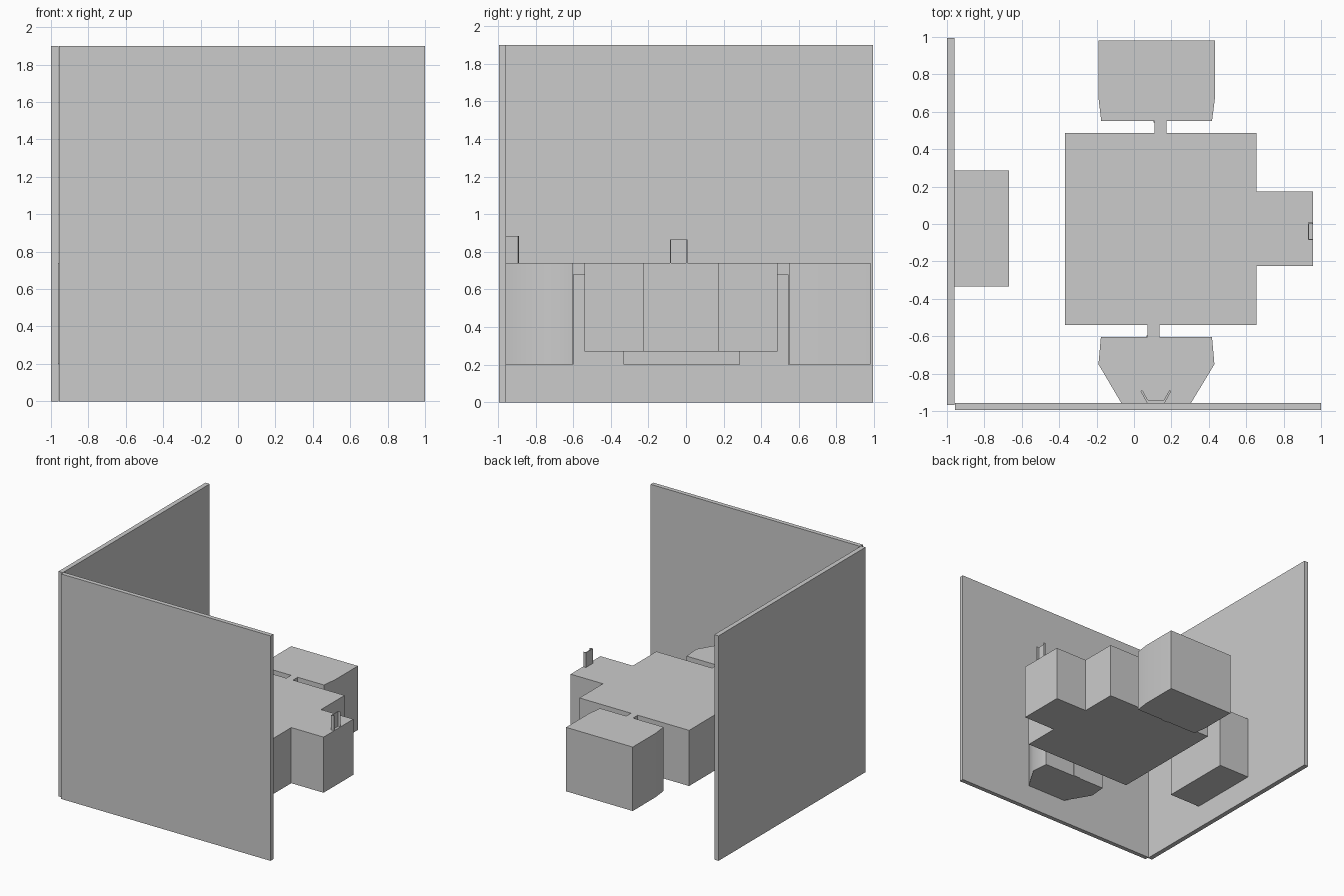
import bpy, bmesh, math

if "Cube" in bpy.data.objects:
    bpy.data.objects.remove(bpy.data.objects["Cube"])


def prism(name, outline, z0, z1, smooth=False):
    """Extrude a closed counter-clockwise plan outline from z0 up to z1."""
    bm = bmesh.new()
    face = bm.faces.new([bm.verts.new((x, y, z0)) for x, y in outline])
    top = bmesh.ops.extrude_face_region(bm, geom=[face])["geom"]
    verts = [v for v in top if isinstance(v, bmesh.types.BMVert)]
    bmesh.ops.translate(bm, verts=verts, vec=(0, 0, z1 - z0))
    bmesh.ops.recalc_face_normals(bm, faces=bm.faces)
    mesh = bpy.data.meshes.new(name)
    bm.to_mesh(mesh)
    bm.free()
    obj = bpy.data.objects.new(name, mesh)
    bpy.context.collection.objects.link(obj)
    if smooth:
        bpy.ops.object.select_all(action='DESELECT')
        obj.select_set(True)
        bpy.context.view_layer.objects.active = obj
        bpy.ops.object.shade_smooth_by_angle(angle=math.radians(40))
    return obj


def block(name, x0, x1, y0, y1, z0, z1):
    return prism(name, [(x0, y0), (x1, y0), (x1, y1), (x0, y1)], z0, z1)


TOP = 0.74

# two tall walls meeting at the front left corner
block("left_wall", -1.0, -0.96, -0.967, 0.994, 0, 1.9)
block("front_wall", -0.956, 1.0, -0.994, -0.957, 0, 1.9)

# central table with a side arm, one T-shaped slab
prism("centre_table", [
    (-0.37, -0.54), (0.655, -0.54), (0.655, -0.225), (0.957, -0.225),
    (0.957, 0.173), (0.655, 0.173), (0.655, 0.487), (-0.37, 0.487)], 0.27, TOP)

# cabinet against the left wall
block("wall_cabinet", -0.96, -0.667, -0.333, 0.287, 0.2, TOP)

# seats at the front and back
prism("back_seat", [
    (-0.175, 0.55), (0.417, 0.55), (0.433, 0.675), (0.433, 0.982),
    (-0.19, 0.982), (-0.19, 0.675)], 0.2, TOP, True)
prism("front_seat", [
    (-0.068, -0.957), (0.305, -0.957), (0.43, -0.75), (0.417, -0.604),
    (-0.177, -0.604), (-0.19, -0.75)], 0.2, TOP, True)

# connecting bars and the thin strips running down the seat faces
block("back_connector", 0.11, 0.173, 0.487, 0.55, 0.68, TOP)
block("front_connector", 0.073, 0.135, -0.604, -0.54, 0.68, TOP)
block("back_strip", 0.105, 0.168, 0.543, 0.55, 0.2, 0.68)
block("front_strip", 0.066, 0.13, -0.604, -0.597, 0.2, 0.68)

# small upright channel on the arm, open to the outside
prism("arm_channel", [
    (0.93, -0.085), (0.955, -0.085), (0.955, -0.079), (0.936, -0.079),
    (0.936, 0.001), (0.955, 0.001), (0.955, 0.007), (0.93, 0.007)], TOP, 0.865)

# splayed upright channel on the front seat, open to the table
half = [(0.048, -0.956), (0.082, -0.893), (0.072, -0.889), (0.042, -0.942)]
cx = 0.117
prism("seat_channel",
      [(cx + x, y) for x, y in half] + [(cx - x, y) for x, y in reversed(half)],
      TOP, 0.885)
